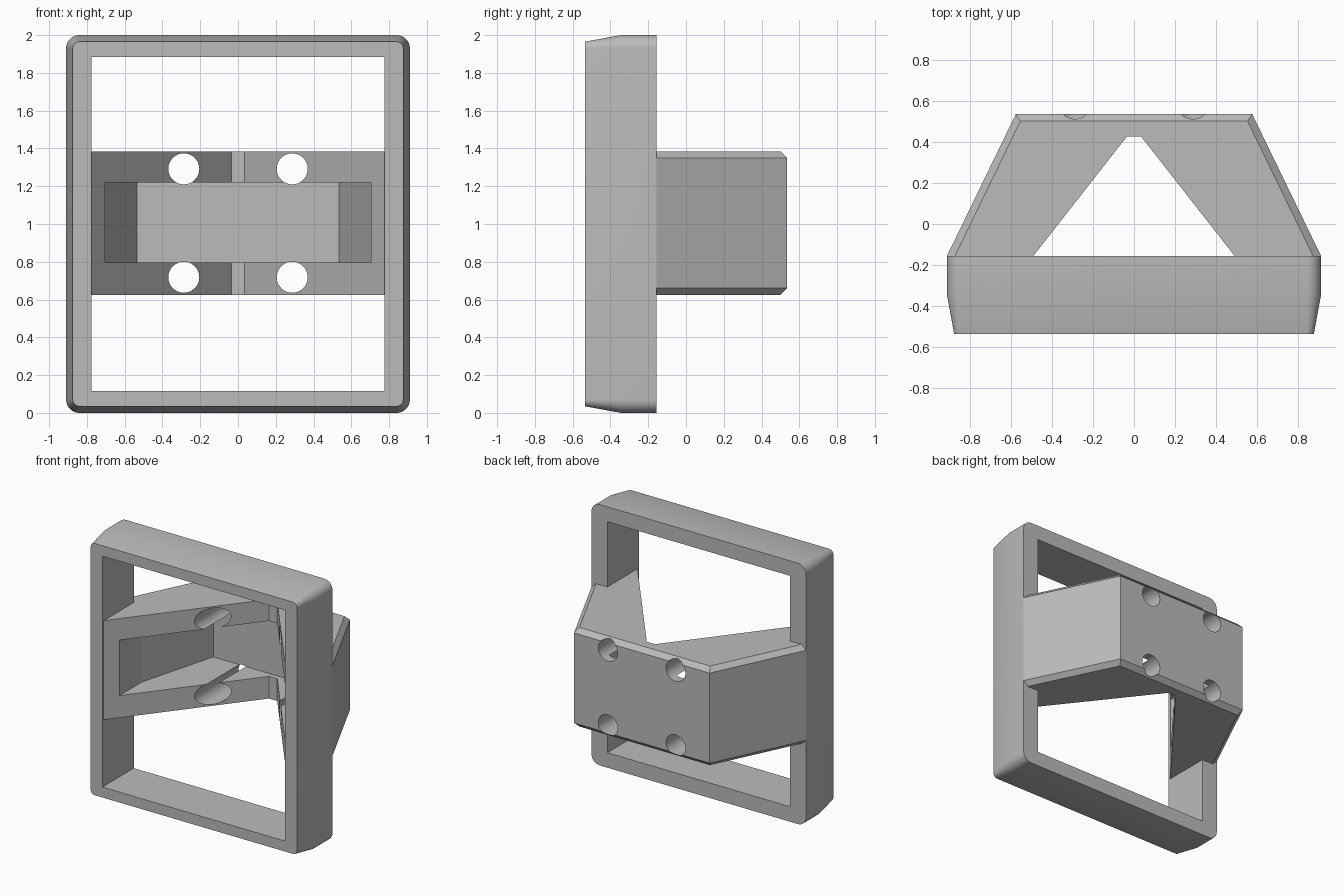
import bpy, bmesh
from math import sin, cos, pi, radians

cube = bpy.data.objects.get("Cube")
if cube:
    bpy.data.objects.remove(cube, do_unlink=True)

grey = bpy.data.materials.new("plain_grey")
grey.use_nodes = True
grey.diffuse_color = (0.5, 0.5, 0.5, 1)
grey.node_tree.nodes["Principled BSDF"].inputs["Base Color"].default_value = (0.5, 0.5, 0.5, 1)


def loft(name, rings):
    """Solid through matching closed rings, capped at both ends."""
    bm = bmesh.new()
    rows = [[bm.verts.new(p) for p in ring] for ring in rings]
    for a, b in zip(rows, rows[1:]):
        for i in range(len(a)):
            j = (i + 1) % len(a)
            bm.faces.new((a[i], a[j], b[j], b[i]))
    bm.faces.new(rows[0])
    bm.faces.new(rows[-1])
    bmesh.ops.recalc_face_normals(bm, faces=bm.faces)
    mesh = bpy.data.meshes.new(name)
    bm.to_mesh(mesh)
    bm.free()
    mesh.materials.append(grey)
    obj = bpy.data.objects.new(name, mesh)
    bpy.context.collection.objects.link(obj)
    return obj


def mirrored(half):
    return half + [(-x, y) for x, y in reversed(half)]


def prism(name, half, layers):
    """Extrude a symmetric plan outline between heights."""
    return loft(name, [[(x, y, z) for x, y in mirrored(half)] for z in layers])


def boolean(target, other, operation):
    bpy.ops.object.select_all(action='DESELECT')
    bpy.context.view_layer.objects.active = target
    target.select_set(True)
    mod = target.modifiers.new("bool", 'BOOLEAN')
    mod.operation, mod.object, mod.solver = operation, other, 'EXACT'
    bpy.ops.object.modifier_apply(modifier=mod.name)
    bpy.data.objects.remove(other, do_unlink=True)


def rounded_ring(w, h, r, y, steps=10):
    ring = []
    for k, (sx, sz) in enumerate([(1, 1), (-1, 1), (-1, -1), (1, -1)]):
        for i in range(steps + 1):
            a = (k + i / steps) * pi / 2
            ring.append((sx * (w - r) + r * cos(a), y, 1 + sz * (h - r) + r * sin(a)))
    return ring


# Rectangular frame with rounded corners and tapered front
frame = loft("frame", [rounded_ring(0.875, 0.965, 0.035, -0.535),
                       rounded_ring(0.91, 1.0, 0.07, -0.345),
                       rounded_ring(0.91, 1.0, 0.07, -0.155)])
opening = prism("frame_opening", [(0.775, -0.7), (0.775, 0.0)], [0.115, 1.885])
boolean(frame, opening, 'DIFFERENCE')

# Bracket body with chamfered top and bottom rims
root = [(0.8, -0.52), (0.8, -0.2), (0.86, -0.2)]
rim = root + [(0.871, -0.155), (0.553, 0.5)]
body = root + [(0.91, -0.155), (0.575, 0.535)]
bracket = loft("bracket", [[(x, y, z) for x, y in mirrored(half)]
                           for half, z in [(rim, 0.625), (body, 0.66), (body, 1.35), (rim, 1.385)]])

# V-shaped notch and inner pocket
notch = prism("notch", [(0.838, -0.6), (0.035, 0.425)], [0.5, 1.5])
boolean(bracket, notch, 'DIFFERENCE')
pocket = prism("pocket", [(0.705, -0.6), (0.705, -0.16), (0.535, 0.465)], [0.795, 1.22])
boolean(bracket, pocket, 'DIFFERENCE')

# Four screw holes
for x in (-0.287, 0.287):
    for z in (0.718, 1.292):
        circle = [(2 * pi * i / 48) for i in range(48)]
        hole = loft("hole", [[(x + 0.082 * cos(a), y, z + 0.082 * sin(a)) for a in circle]
                             for y in (-0.7, 0.7)])
        boolean(bracket, hole, 'DIFFERENCE')

# Join into one solid
boolean(frame, bracket, 'UNION')
frame.name = "frame_with_bracket"
bpy.ops.object.shade_smooth_by_angle(angle=radians(12))
